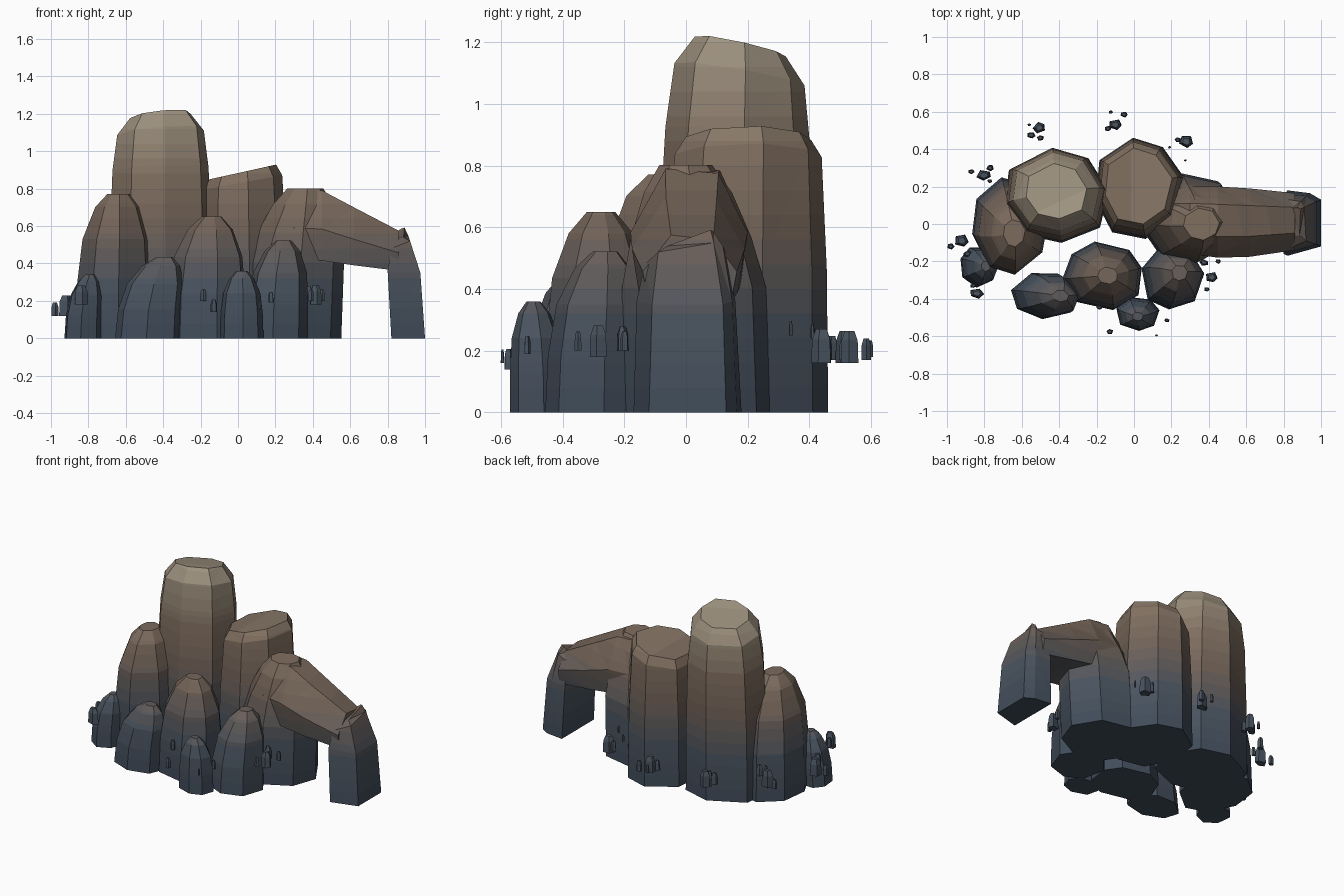
import bpy, bmesh, random
from math import cos, sin, tau
from mathutils import Vector

random.seed(4)
STEP, BANDS = 0.08, 16
STOPS = [(0.0, (.05, .07, .10)), (0.28, (.068, .088, .115)), (0.6, (.165, .122, .095)),
         (0.85, (.22, .16, .118)), (1.25, (.36, .31, .23))]


# Height-graded stone colours: slate base, brown middle, pale top
def stone(z):
    for (z0, a), (z1, b) in zip(STOPS, STOPS[1:]):
        if z <= z1:
            return Vector(a).lerp(Vector(b), (z - z0) / (z1 - z0))
    return Vector(STOPS[-1][1])


MATS = []
for i in range(BANDS):
    m = bpy.data.materials.new(f"stone_band_{i:02d}")
    m.diffuse_color = (*stone((i + .5) * STEP), 1)
    MATS.append(m)


# Skin a stack of point rings, cap it, and colour it in height bands
def loft(name, rings):
    bm = bmesh.new()
    rows = [[bm.verts.new(p) for p in ring] for ring in rings]
    n = len(rows[0])
    for a, b in zip(rows, rows[1:]):
        for i in range(n):
            j = (i + 1) % n
            bm.faces.new((a[i], a[j], b[j], b[i]))
    bm.faces.new(rows[0][::-1])
    bm.faces.new(rows[-1])
    bmesh.ops.triangulate(bm, faces=bm.faces[:])
    bmesh.ops.recalc_face_normals(bm, faces=bm.faces[:])
    for k in range(1, BANDS):
        bmesh.ops.bisect_plane(bm, geom=bm.verts[:] + bm.edges[:] + bm.faces[:], dist=1e-5,
                               plane_co=(0, 0, k * STEP), plane_no=(0, 0, 1))
    for f in bm.faces:
        f.material_index = max(0, min(BANDS - 1, int(f.calc_center_median().z / STEP)))
    me = bpy.data.meshes.new(name)
    bm.to_mesh(me)
    bm.free()
    for m in MATS:
        me.materials.append(m)
    ob = bpy.data.objects.new(name, me)
    bpy.context.collection.objects.link(ob)
    return ob


# Faceted rock: elliptical base, (height, scale) profile, leaning and tilted top
def rock(name, c, r, h, profile, lean=(0, 0), tilt=(0, 0), n=8, z0=0, phase=0.2, jit=.04):
    spokes = [(tau * (i + phase + random.uniform(-.12, .12)) / n, 1.02 + random.uniform(-jit, jit))
              for i in range(n)]
    rings = []
    for f, s in profile:
        ring = []
        for a, q in spokes:
            dx, dy = r[0] * s * q * cos(a), r[1] * s * q * sin(a)
            z = z0 + h * f + f ** 3 * (tilt[0] * dx + tilt[1] * dy)
            ring.append((c[0] + lean[0] * f * f + dx, c[1] + lean[1] * f * f + dy, z))
        rings.append(ring)
    return loft(name, rings)


COLUMN = [(0, 1), (.4, .98), (.75, .92), (.91, .83), (.985, .58)]
STUMP = [(0, 1), (.5, .97), (.9, .88), (.96, .75)]
BOULDER = [(0, 1), (.35, .97), (.66, .86), (.88, .57), (.985, .25)]

# Main pillars
rock("tall_pillar", (-.415, .15), (.285, .255), 1.205, COLUMN, (0, .025), (.1, -.22))
rock("back_pillar", (.025, .185), (.24, .27), .925, STUMP, (-.005, .015), (.25, 0))
rock("left_pillar", (-.66, -.01), (.205, .26), .78,
     [(0, 1), (.4, .98), (.68, .88), (.9, .58), (.99, .28)], (.02, -.04))
rock("right_pillar", (.28, .04), (.265, .235), .81,
     [(0, 1), (.5, .98), (.7, .82), (.88, .6), (.99, .36)], (.08, -.04))

# Front boulders
rock("front_centre_boulder", (-.165, -.275), (.215, .18), .66, BOULDER, (.025, 0))
rock("front_left_boulder", (-.48, -.385), (.175, .125), .44, BOULDER, (.09, 0), n=7)
rock("front_right_boulder", (.205, -.29), (.175, .17), .53, BOULDER, (.04, .03), n=7)
rock("small_front_boulder", (.02, -.48), (.12, .09), .365, BOULDER, (0, -.015), n=7)
rock("small_left_boulder", (-.83, -.225), (.105, .11), .345, BOULDER, (.04, 0), n=7)

# Arch beam: hexagonal sections along x (x, front, back, bottom, top)
beam = []
for x, y0, y1, zb, zt in [(.18, -.10, .18, .45, .66), (.30, -.16, .20, .42, .80),
                          (.45, -.18, .20, .415, .79), (.62, -.175, .19, .39, .70),
                          (.86, -.14, .165, .36, .575)]:
    w, zm = y1 - y0, zb + .45 * (zt - zb)
    beam.append([(x, y0 + .06 * w, zb), (x, y1 - .06 * w, zb), (x, y1, zm),
                 (x, y1 - .25 * w, zt - .015), (x, y0 + .3 * w, zt), (x, y0, zm)])
loft("arch_beam", beam)

# Arch leg: tapering five-sided post
loft("arch_leg", [
    [(.82, -.17, 0), (1, -.12, 0), (1, .13, 0), (.94, .165, 0), (.82, .18, 0)],
    [(.80, -.16, .36), (.975, -.11, .35), (.975, .12, .35), (.92, .15, .36), (.81, .16, .36)],
    [(.82, -.135, .48), (.92, -.09, .52), (.91, .09, .55), (.89, .12, .54), (.83, .13, .52)],
    [(.84, -.07, .53), (.885, -.06, .54), (.89, .08, .592), (.87, .09, .585), (.84, .08, .56)]])

# Loose pebbles around the perimeter (x, y, base height, radius)
PEBBLES = [
    (-.92, -.09, .12, .04), (-.98, -.12, .12, .02), (-.89, -.16, .15, .022),
    (-.80, .26, .14, .04), (-.87, .28, .15, .016), (-.77, .30, .22, .022), (-.77, .23, .2, .014),
    (-.505, .515, .16, .037), (-.55, .475, .17, .024), (-.50, .46, .17, .02), (-.56, .53, .18, .01),
    (-.10, .53, .16, .037), (-.14, .51, .17, .018), (-.055, .585, .17, .02), (-.125, .598, .18, .012),
    (.28, .44, .16, .04), (.235, .45, .18, .017), (.19, .41, .24, .008), (.275, .34, .25, .008),
    (.415, -.285, .18, .036), (.375, -.205, .2, .024), (.45, -.2, .2, .016), (.39, -.35, .2, .016),
    (-.84, -.37, .18, .036), (-.86, -.33, .2, .016), (-.13, -.575, .14, .018),
    (.12, -.595, .16, .007), (.175, -.515, .19, .014), (-.185, -.445, .2, .016)]
for i, (x, y, z, r) in enumerate(PEBBLES):
    rock(f"pebble_{i + 1:02d}", (x, y), (r, r * .8), .03 + 2 * r, [(0, 1), (.7, .92), (1, .55)],
         n=5, z0=z, phase=random.random(), jit=.12)
